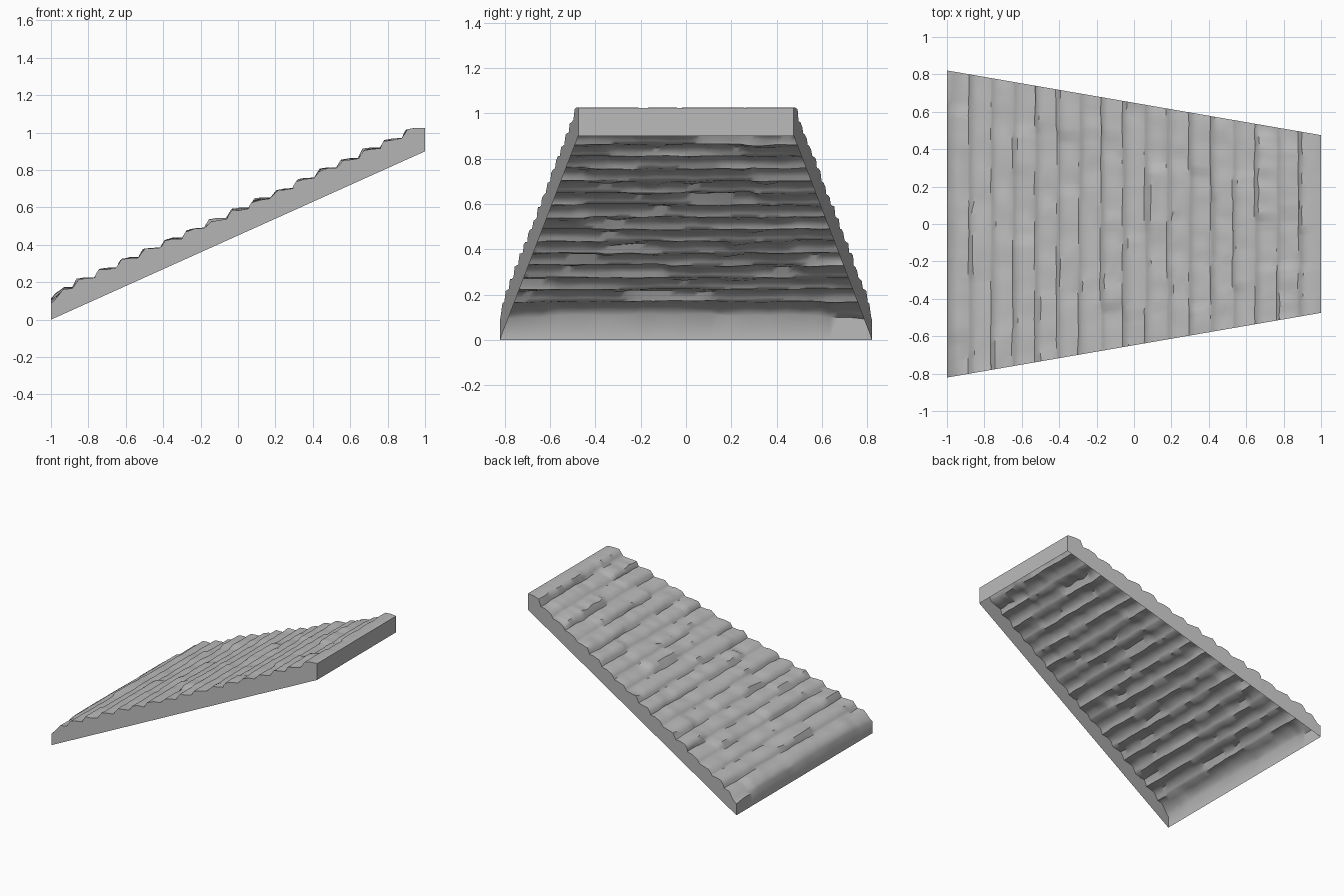
import bpy, bmesh, math, random
from mathutils import Vector, noise

random.seed(7)
cube = bpy.data.objects.get("Cube")
if cube:
    bpy.data.objects.remove(cube, do_unlink=True)

STEPS, COLS = 17, 44
RUN, RISE = 0.1175, 0.0533
# offsets of one worn step: (along run, below tread height, wear)
PROFILE = [(0.003, 0.036, 0.5), (0.018, 0.006, 1.0), (0.06, 0.0, 0.8), (0.112, -0.001, 0.4)]


def half_width(x):
    return 0.648 - 0.173 * x


def underside(x):
    return 0.45 + 0.45 * x


def stone_offsets():
    """Random chips for one course of stones, one (dx, dz) per column."""
    offsets = []
    while len(offsets) <= COLS:
        chip = (random.uniform(0, 0.016), random.uniform(-0.017, 0))
        offsets += [chip] * random.randint(6, 14)
    return offsets


def step_rows(k):
    """Rows of points across one tread, from lip to back."""
    x0, z0 = -1 + k * RUN, 0.172 + k * RISE
    stones = stone_offsets()
    top_landing = k == STEPS - 1
    wear_scale = 0.25 if top_landing else 1
    rows = []
    for n, (dx, drop, wear) in enumerate(PROFILE):
        row = []
        for j in range(COLS + 1):
            t = 2 * j / COLS - 1
            rough = noise.noise(Vector((t * 6, k * 3.7, n * 0.6)))
            chip_x, chip_z = stones[j]
            x = x0 + dx + wear * (chip_x + 0.012 * rough)
            z = z0 - drop + wear * wear_scale * (chip_z + 0.018 * min(rough, 0.2))
            if k == 0 and n < 2:
                # rounded bottom edge, more worn at both ends
                z -= 0.022 + 0.02 * abs(t) ** 6
                x = -1 if n == 0 else x
            row.append((min(max(x, -1), 0.995), t, z))
        rows.append(row)
    return rows


# Stepped top surface with the end walls as first and last strips
ts = [2 * j / COLS - 1 for j in range(COLS + 1)]
rows = [[(-1, t, 0) for t in ts]]
for k in range(STEPS):
    rows += step_rows(k)
rows += [[(1, t, 1.024) for t in ts], [(1, t, underside(1)) for t in ts]]

bm = bmesh.new()
grid = [[bm.verts.new((x, t * half_width(x), z)) for x, t, z in row] for row in rows]
for a, b in zip(grid, grid[1:]):
    for j in range(COLS):
        bm.faces.new((a[j], b[j], b[j + 1], a[j + 1]))

# Side walls down to the sloping open underside
for j in (0, COLS):
    upper = [row[j] for row in grid]
    lower = [bm.verts.new((v.co.x, v.co.y, underside(v.co.x))) for v in upper]
    for i in range(len(upper) - 1):
        quad = [upper[i], lower[i], lower[i + 1], upper[i + 1]]
        bm.faces.new(quad if j == 0 else quad[::-1])
bmesh.ops.remove_doubles(bm, verts=bm.verts, dist=0.0003)

mesh = bpy.data.meshes.new("worn_stone_stairs")
bm.to_mesh(mesh)
bm.free()
stairs = bpy.data.objects.new("worn_stone_stairs", mesh)
bpy.context.collection.objects.link(stairs)

# Single grey stone colour
stone = bpy.data.materials.new("grey_stone")
stone.use_nodes = True
colour = (0.5, 0.5, 0.5, 1)
stone.diffuse_color = colour
stone.node_tree.nodes["Principled BSDF"].inputs["Base Color"].default_value = colour
mesh.materials.append(stone)

bpy.context.view_layer.objects.active = stairs
stairs.select_set(True)
bpy.ops.object.shade_smooth_by_angle(angle=math.radians(50))
